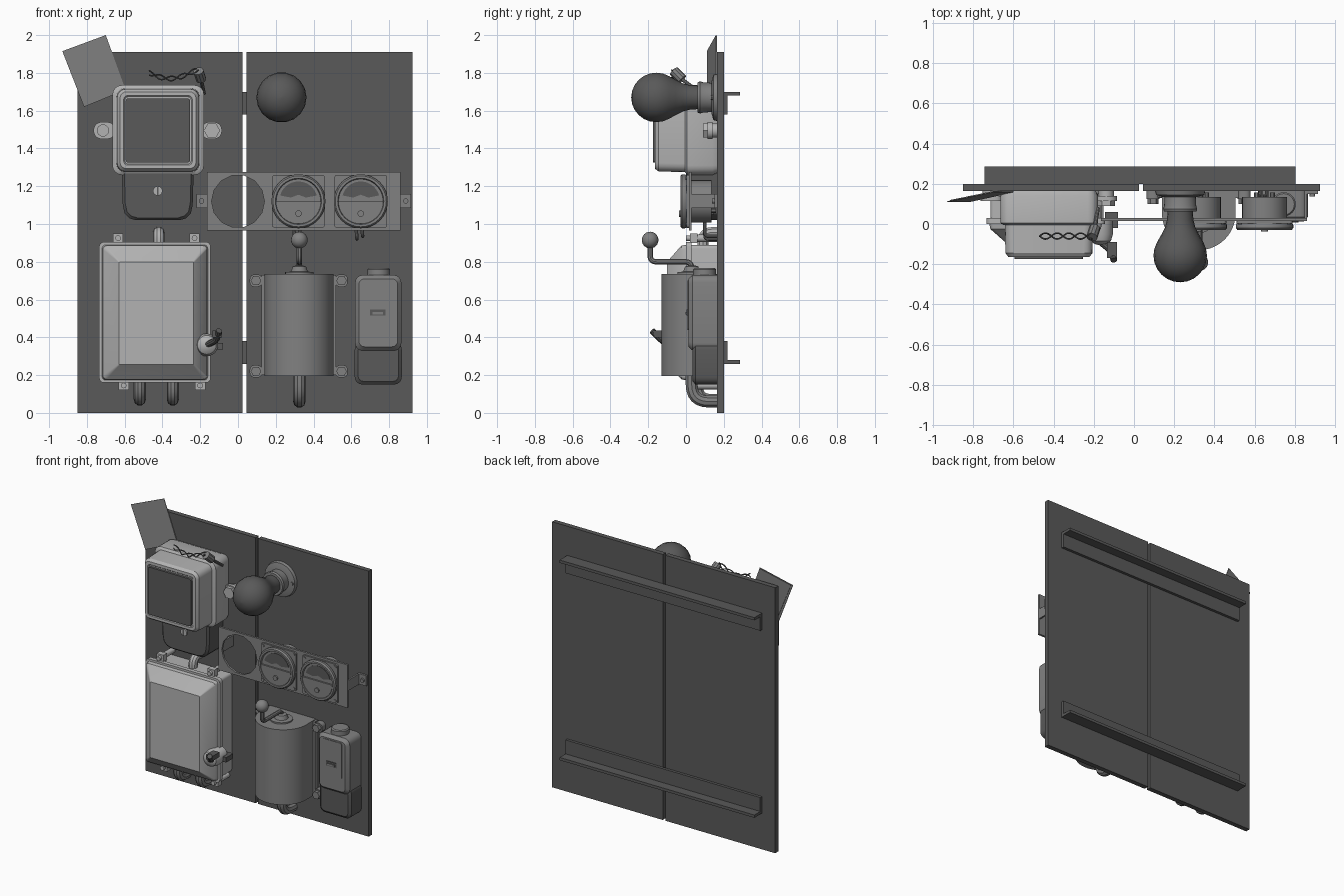
import bpy, bmesh, random
from math import sin, cos, pi, radians
from mathutils import Vector

if "Cube" in bpy.data.objects:
    bpy.data.objects.remove(bpy.data.objects["Cube"])

random.seed(3)
MATS = {}
for key, g in (("dark", 0.1), ("mid", 0.22), ("light", 0.45)):
    MATS[key] = bpy.data.materials.new(key + "_grey")
    MATS[key].diffuse_color = (g, g, g, 1)


def finish(name, bm, mat):
    bmesh.ops.recalc_face_normals(bm, faces=bm.faces)
    me = bpy.data.meshes.new(name)
    bm.to_mesh(me)
    bm.free()
    ob = bpy.data.objects.new(name, me)
    bpy.context.collection.objects.link(ob)
    me.materials.append(MATS[mat])
    return ob


def rr(x0, x1, z0, z1, r=0.03, n=4):
    """Rounded rectangle outline."""
    out = []
    for cx, cz, a in ((x1-r, z1-r, 0), (x0+r, z1-r, 90), (x0+r, z0+r, 180), (x1-r, z0+r, 270)):
        for i in range(n + 1):
            t = radians(a + 90 * i / n)
            out.append((cx + r*cos(t), cz + r*sin(t)))
    return out


def arc(cx, cz, r, n=32, a0=0, a1=360):
    full = a1 - a0 == 360
    return [(cx + r*cos(radians(a0 + (a1-a0)*i/(n if full else n-1))),
             cz + r*sin(radians(a0 + (a1-a0)*i/(n if full else n-1)))) for i in range(n)]


def loft(name, rings, mat="mid", axis="y"):
    """Skin 2D outlines placed at successive depths, capped at both ends."""
    bm = bmesh.new()
    rows = [[bm.verts.new((p[0], d, p[1]) if axis == "y" else
                          (p[0], p[1], d) if axis == "z" else (d, p[0], p[1])) for p in pts]
            for pts, d in rings]
    for a, b in zip(rows, rows[1:]):
        for i in range(len(a)):
            j = (i + 1) % len(a)
            bm.faces.new((a[i], a[j], b[j], b[i]))
    bm.faces.new(rows[0])
    bm.faces.new(rows[-1])
    return finish(name, bm, mat)


def box(name, x0, x1, y0, y1, z0, z1, mat="mid"):
    return loft(name, [([(x0, z0), (x1, z0), (x1, z1), (x0, z1)], y) for y in (y0, y1)], mat)


def cyl(name, u, v, r, d0, d1, mat="mid", n=32, axis="y"):
    return loft(name, [(arc(u, v, r, n), d) for d in (d0, d1)], mat, axis)


def turned(name, u, v, prof, mat="mid", n=32, axis="y"):
    return loft(name, [(arc(u, v, r, n), d) for r, d in prof], mat, axis)


def tube(name, pts, r, mat="mid", fillet=0.0):
    """Round pipe along a path with filleted corners."""
    P = [Vector(p) for p in pts]
    path = [P[0]]
    for a, b, c in zip(P, P[1:], P[2:]):
        s, e = b + (a-b).normalized()*fillet, b + (c-b).normalized()*fillet
        path += [s*(1-t)**2 + b*2*t*(1-t) + e*t*t for t in [i/6 for i in range(7)]] if fillet else [b]
    path.append(P[-1])
    cu = bpy.data.curves.new(name, "CURVE")
    cu.dimensions, cu.bevel_depth, cu.bevel_resolution, cu.use_fill_caps = "3D", r, 3, True
    sp = cu.splines.new("POLY")
    sp.points.add(len(path) - 1)
    for q, p in zip(sp.points, path):
        q.co = (*p, 1)
    cu.materials.append(MATS[mat])
    ob = bpy.data.objects.new(name, cu)
    bpy.context.collection.objects.link(ob)
    bpy.context.view_layer.objects.active = ob
    ob.select_set(True)
    bpy.ops.object.convert(target="MESH")
    bpy.ops.object.select_all(action="DESELECT")


def cut(ob, x, z, r, n):
    """Drill a round hole along y."""
    c = cyl("cutter", x, z, r, -0.5, 0.5, n=n)
    m = ob.modifiers.new("hole", "BOOLEAN")
    m.operation, m.object, m.solver = "DIFFERENCE", c, "EXACT"
    bpy.context.view_layer.objects.active = ob
    bpy.ops.object.modifier_apply(modifier=m.name)
    bpy.data.objects.remove(c)


# backing panels and rear angle rails
box("left_panel", -0.85, 0.025, 0.165, 0.2, 0, 1.91, "dark")
box("right_panel", 0.045, 0.925, 0.165, 0.2, 0, 1.91, "dark")
for nm, z0, z1, f0 in (("upper", 1.58, 1.70, 1.68), ("lower", 0.26, 0.38, 0.26)):
    L = [(0.2, z0), (0.22, z0), (0.22, 1.68), (0.287, 1.68), (0.287, z1), (0.2, z1)] if nm == "upper" else \
        [(0.2, z0), (0.287, z0), (0.287, 0.28), (0.22, 0.28), (0.22, z1), (0.2, z1)]
    loft(nm + "_rail", [(L, -0.745), (L, 0.805)], "dark", "x")

# loose paper sheets tucked in the top left corner
for i, (dx, dy) in enumerate(((0, 0), (0.012, 0.006))):
    bm = bmesh.new()
    f = bm.faces.new([bm.verts.new(p) for p in ((-0.93+dx, 0.11+dy, 1.915), (-0.70, 0.158+dy/2, 2.0-dx/2),
                     (-0.595, 0.158+dy/2, 1.71), (-0.815+dx, 0.11+dy, 1.62+dx))])
    g = bmesh.ops.extrude_face_region(bm, geom=[f])
    bmesh.ops.translate(bm, vec=(0, 0.003, 0), verts=[v for v in g["geom"] if isinstance(v, bmesh.types.BMVert)])
    finish(f"paper_sheet_{i}", bm, "mid")

# relay case with window
loft("relay_base", [(rr(-0.655, -0.19, 1.27, 1.725, 0.04), 0.165), (rr(-0.665, -0.18, 1.26, 1.735, 0.05), 0.14),
                    (rr(-0.665, -0.18, 1.26, 1.735, 0.05), 0.005), (rr(-0.65, -0.195, 1.275, 1.72, 0.04), -0.005)], "light")
loft("relay_cover", [(rr(-0.643, -0.203, 1.275, 1.718, 0.045), 0), (rr(-0.64, -0.207, 1.278, 1.714, 0.045), -0.145),
                     (rr(-0.625, -0.222, 1.293, 1.70, 0.035), -0.165), (rr(-0.605, -0.242, 1.312, 1.68, 0.02), -0.165),
                     (rr(-0.60, -0.247, 1.317, 1.674, 0.02), -0.158)], "light")
loft("relay_window", [(rr(-0.595, -0.253, 1.325, 1.665, 0.015), y) for y in (-0.15, -0.175)], "dark")
for nm, x, x0, x1 in (("left", -0.715, -0.765, -0.65), ("right", -0.138, -0.195, -0.085)):
    lug = loft(nm + "_relay_lug", [(rr(x0, x1, 1.45, 1.54, 0.043, 5), y) for y in (0.14, 0.115)], "light")
    cyl(nm + "_relay_standoff", x, 1.495, 0.038, 0.14, 0.165, "light")
    if nm == "left":
        cut(lug, x, 1.495, 0.03, 24)
    else:
        cyl("relay_bolt", x, 1.495, 0.043, 0.115, 0.09, "light", 6)

# terminal cover below relay
taper = [(-0.615, 1.27), (-0.61, 1.10), (-0.60, 1.055), (-0.575, 1.03), (-0.54, 1.02),
         (-0.31, 1.02), (-0.275, 1.03), (-0.25, 1.055), (-0.24, 1.10), (-0.235, 1.27)]
inner = [(-0.425 + (x+0.425)*0.93, 1.27 + (z-1.27)*0.95) for x, z in taper]
loft("terminal_cover", [(taper, 0.165), (taper, 0.015), (inner, 0.0)], "dark")
cyl("terminal_screw", -0.425, 1.175, 0.025, 0.01, -0.012, "light", 20)
box("terminal_screw_slot", -0.43, -0.42, -0.015, -0.01, 1.153, 1.197, "dark")

# twisted leads and connector
for k in (0, pi):
    tube(f"twisted_lead_{k:.0f}", [(-0.47 + 0.26*t, -0.06 + 0.015*sin(14*t + k), 1.80 - 0.03*sin(pi*t*1.2) + 0.012*cos(14*t + k))
         for t in [i/30 for i in range(31)]], 0.004, "dark")
tube("lead_connector", [(-0.21, -0.065, 1.81), (-0.195, -0.02, 1.765)], 0.028)
tube("connector_tail", [(-0.195, -0.02, 1.765), (-0.18, 0.08, 1.69)], 0.01)

# breaker enclosure: body, rim and faceted lid
loft("breaker_body", [(rr(-0.715, -0.165, 0.175, 0.89, 0.02), y) for y in (0.165, 0.02)], "light")
loft("breaker_rim", [(rr(-0.735, -0.145, 0.16, 0.905, 0.025), y) for y in (0.03, 0.0)], "light")
loft("breaker_lid", [(rr(-0.72, -0.16, 0.173, 0.89, 0.02), 0.0), (rr(-0.715, -0.165, 0.178, 0.885, 0.02), -0.025),
                     (rr(-0.63, -0.235, 0.255, 0.80, 0.005), -0.10)], "light")
for i, (x, z) in enumerate(((-0.635, 0.925), (-0.23, 0.925), (-0.605, 0.145), (-0.2, 0.145))):
    box(f"breaker_ear_{i}", x-0.027, x+0.027, 0.02, 0.06, z-0.025, z+0.025, "light")
    cyl(f"breaker_ear_screw_{i}", x, z, 0.015, 0.02, 0.0, "light", 12)
    cyl(f"breaker_foot_{i}", x, z, 0.02, 0.06, 0.165, "light", 12)

# breaker handle
turned("handle_hub", -0.165, 0.36, [(0.06, 0.03), (0.06, -0.05), (0.05, -0.085), (0.03, -0.1), (0.008, -0.105)], "light", 24)
tube("handle_arm", [(-0.165, -0.09, 0.36), (-0.115, -0.13, 0.385), (-0.10, -0.18, 0.435)], 0.017, "dark", 0.02)
box("handle_stop", -0.145, -0.08, -0.02, 0.06, 0.335, 0.37, "dark")
box("handle_grip", -0.135, -0.085, -0.17, -0.09, 0.40, 0.435, "dark")

# conduits
tube("breaker_top_conduit", [(-0.42, 0.09, 0.87), (-0.42, 0.09, 0.955), (-0.42, 0.17, 0.955)], 0.03, "light", 0.05)
for nm, x in (("left", -0.52), ("right", -0.345)):
    tube(nm + "_lower_conduit", [(x, 0.06, 0.19), (x, 0.06, 0.07), (x, 0.17, 0.07)], 0.032, "mid", 0.07)
tube("drum_conduit", [(0.325, 0.03, 0.21), (0.325, 0.03, 0.06), (0.325, 0.17, 0.06)], 0.033, "mid", 0.09)

# drum controller: D-shaped body, base, bolts, crank
D = [(0.505, 0.165)] + arc(0.3225, 0.053, 0.183, 33, 0, -180) + [(0.14, 0.165)]
loft("drum_body", [(D, 0.195), (D, 0.735)], "mid", "z")
box("drum_base", 0.125, 0.52, 0.13, 0.165, 0.2, 0.73)
for i, (x, z) in enumerate(((0.095, 0.70), (0.548, 0.70), (0.095, 0.22), (0.548, 0.22))):
    loft(f"drum_lug_{i}", [(rr(x-0.033, x+0.033, z-0.033, z+0.033, 0.025), y) for y in (0.165, 0.125)])
    cyl(f"drum_bolt_{i}", x, z, 0.028, 0.125, 0.10, "mid", 6)
turned("drum_hub", 0.325, 0.03, [(0.075, 0.735), (0.075, 0.745), (0.045, 0.748), (0.035, 0.775), (0.02, 0.78)], axis="z")
tube("crank_rod", [(0.325, 0.03, 0.73), (0.325, 0.03, 0.80), (0.325, -0.19, 0.80), (0.325, -0.19, 0.89)], 0.015, "mid", 0.035)
turned("crank_knob", 0.325, -0.19, [(max(0.044*sin(pi*i/12), 0.001), 0.915 - 0.044*cos(pi*i/12)) for i in range(13)], n=20, axis="z")

# push-button switch
loft("switch_body", [(rr(0.62, 0.865, 0.33, 0.73, 0.04), 0.165), (rr(0.62, 0.865, 0.33, 0.73, 0.04), 0.035),
                     (rr(0.64, 0.845, 0.35, 0.71, 0.03), 0.012)])
loft("switch_lower_cover", [(rr(0.618, 0.867, 0.15, 0.375, 0.04), 0.165), (rr(0.618, 0.867, 0.15, 0.375, 0.04), 0.05),
                            (rr(0.635, 0.85, 0.167, 0.358, 0.03), 0.035)], "dark")
loft("switch_plate", [(rr(0.667, 0.818, 0.44, 0.70, 0.01), y) for y in (0.02, 0.008)])
box("switch_slot", 0.70, 0.78, 0.003, 0.012, 0.515, 0.548, "dark")
box("switch_toggle", 0.712, 0.768, -0.003, 0.008, 0.522, 0.535)
turned("switch_gland", 0.745, 0.098, [(0.06, 0.72), (0.06, 0.76), (0.053, 0.767), (0.035, 0.767)], axis="z")

# meter mounting plate with an empty hole and brackets
plate = box("meter_plate", -0.165, 0.86, 0.015, 0.03, 0.965, 1.275)
for x, n in ((0.0, 14), (0.32, 32), (0.65, 32)):
    cut(plate, x, 1.12, 0.14 if x == 0 else 0.113, n)
for nm, s, x in (("left", -1, -0.165), ("right", 1, 0.86)):
    a, b = sorted((x, x - s*0.012))
    box(nm + "_bracket_arm", a, b, 0.025, 0.165, 1.085, 1.16)
    a, b = sorted((x - s*0.012, x + s*0.055))
    foot = box(nm + "_bracket_foot", a, b, 0.15, 0.165, 1.085, 1.16)
    cyl(nm + "_bracket_screw", x + s*0.028, 1.122, 0.014, 0.15, 0.138, n=12)

# dial meters
for k, x in enumerate((0.32, 0.65)):
    z = 1.12
    loft(f"meter_flange_{k}", [(rr(x-0.14, x+0.14, 0.98, 1.26, 0.015), y) for y in (0.015, 0.003)])
    turned(f"meter_bezel_{k}", x, z, [(0.138, 0.003), (0.143, -0.005), (0.143, -0.02), (0.135, -0.03),
                                      (0.122, -0.03), (0.118, -0.016)])
    loft(f"meter_scale_{k}", [(arc(x, z+0.005, 0.1, 20, 15, 165) + [(x-0.04, z+0.02), (x, z+0.035), (x+0.04, z+0.02)], y)
                              for y in (-0.012, -0.02)], "dark")
    loft(f"meter_shield_{k}", [(arc(x, z, 0.119, 20, 180, 360), y) for y in (-0.012, -0.028)])
    cyl(f"meter_screw_{k}", x, 1.055, 0.017, -0.02, -0.038, n=16)
    cyl(f"meter_body_{k}", x, z, 0.112, 0.02, 0.135)
    for sx in (-1, 1):
        for sz in (-1, 1):
            cyl(f"meter_corner_screw_{k}", x + sx*0.122, z + sz*0.122, 0.01, 0.005, -0.002, n=8)
        cyl(f"meter_terminal_{k}", x + sx*0.04, 1.07, 0.013, 0.13, 0.158, n=10)
    for j in (0, 1):
        w = x - 0.03 + 0.03*j
        tube(f"meter_wire_{k}_{j}", [(w, 0.145, 1.06), (w, 0.10, 1.04), (w + 0.01, 0.10, 0.92 + 0.015*j), (w + 0.01, 0.17, 0.92 + 0.015*j)],
             0.009, "mid", 0.02)

# bulb and lamp holder
turned("lamp_bulb", 0.23, 1.67, [(max(0.133*sin(radians(a)), 0.001), -0.157 - 0.133*cos(radians(a))) for a in range(0, 121, 15)] +
       [(0.095, -0.055), (0.075, -0.015), (0.066, 0.02), (0.062, 0.07)], "dark", 18)
turned("lamp_socket", 0.23, 1.67, [(0.06, 0.062), (0.08, 0.062), (0.085, 0.075), (0.08, 0.09), (0.077, 0.14)])
turned("lamp_flange", 0.23, 1.67, [(0.085, 0.135), (0.12, 0.145), (0.125, 0.165)])
for s in (-1, 1):
    cyl("lamp_flange_screw", 0.23 + s*0.1, 1.67, 0.013, 0.15, 0.133, n=10)

# smooth curved sides, keep edges crisp
for ob in bpy.context.scene.objects:
    ob.select_set(ob.type == "MESH")
    bpy.context.view_layer.objects.active = ob
bpy.ops.object.shade_smooth_by_angle(angle=radians(32))

for m in bpy.data.materials:
    if m.users and not m.is_grease_pencil:
        m.use_nodes = True
        m.node_tree.nodes["Principled BSDF"].inputs["Base Color"].default_value = m.diffuse_color
